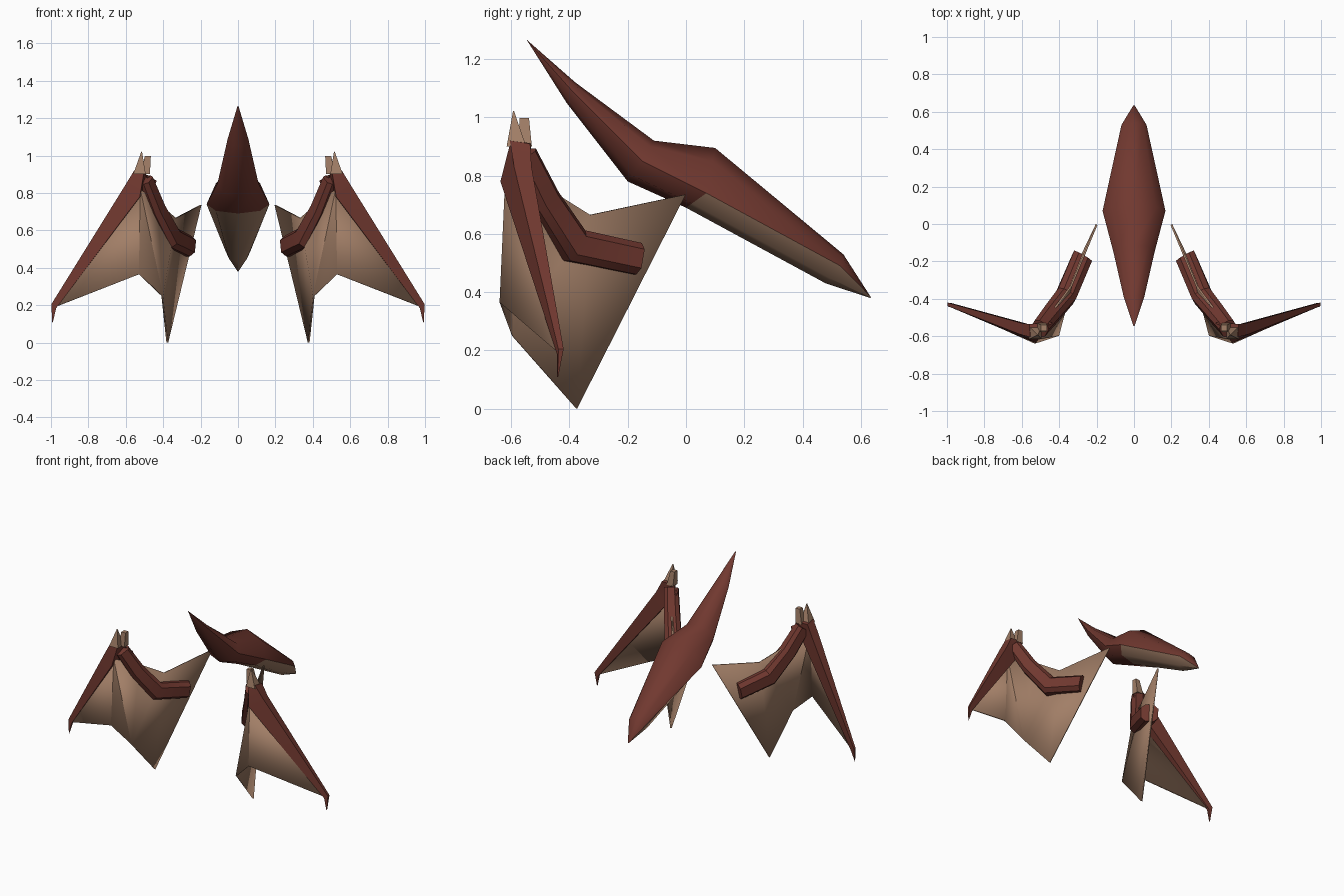
import bpy, bmesh, math
from mathutils import Vector

cube = bpy.data.objects.get("Cube")
if cube:
    bpy.data.objects.remove(cube, do_unlink=True)


def material(name, rgb):
    m = bpy.data.materials.new(name)
    m.use_nodes = True
    m.diffuse_color = (*rgb, 1)
    m.node_tree.nodes["Principled BSDF"].inputs["Base Color"].default_value = (*rgb, 1)
    return m


RED = material("dark red skin", (0.165, 0.04, 0.029))
TAN = material("tan membrane", (0.36, 0.21, 0.135))


def build(name, verts, faces, mats, angle=40, recalc=True):
    bm = bmesh.new()
    vs = [bm.verts.new(v) for v in verts]
    for f in faces:
        bm.faces.new([vs[i] for i in f])
    if recalc:
        bmesh.ops.recalc_face_normals(bm, faces=bm.faces)
    mesh = bpy.data.meshes.new(name)
    bm.to_mesh(mesh)
    bm.free()
    for m in mats:
        mesh.materials.append(m)
    ob = bpy.data.objects.new(name, mesh)
    bpy.context.collection.objects.link(ob)
    bpy.ops.object.select_all(action='DESELECT')
    ob.select_set(True)
    bpy.context.view_layer.objects.active = ob
    bpy.ops.object.shade_smooth_by_angle(angle=math.radians(angle))
    return ob


def loft(name, rings, mats, angle=40):
    """Skin a list of equal-sized rings and cap both ends."""
    n = len(rings[0])
    verts = [p for r in rings for p in r]
    faces = [(k * n + i, k * n + (i + 1) % n, (k + 1) * n + (i + 1) % n, (k + 1) * n + i)
             for k in range(len(rings) - 1) for i in range(n)]
    faces += [tuple(range(n)), tuple(range(len(verts) - n, len(verts)))]
    return build(name, verts, faces, mats, angle)


# Body: each station is half width, then (y, z) of the top, side and belly
stations = [
    (0.003, (-0.545, 1.265), (-0.545, 1.263), (-0.543, 1.26)),
    (0.055, (-0.38, 1.12), (-0.39, 1.09), (-0.41, 1.05)),
    (0.11, (-0.11, 0.92), (-0.15, 0.85), (-0.20, 0.78)),
    (0.168, (0.10, 0.895), (0.07, 0.74), (0.0, 0.69)),
    (0.067, (0.54, 0.53), (0.53, 0.49), (0.48, 0.43)),
    (0.003, (0.633, 0.385), (0.635, 0.383), (0.633, 0.38)),
]
rings = []
for w, top, side, belly in stations:
    ring = []
    for i in range(8):
        a = i * math.pi / 4
        end = top if math.cos(a) > 0 else belly
        c = abs(math.cos(a))
        y, z = (s + (e - s) * c for s, e in zip(side, end))
        ring.append((w * math.sin(a), y, z))
    rings.append(ring)
body = loft("body", rings, [RED, TAN], 50)
# Tan underside behind the belly
for p in body.data.polygons:
    if p.center.y > 0.1 and p.normal.z < -0.1:
        p.material_index = 1


def tube(path, across, height):
    """Flattened octagonal rings along a path, width lying across the membrane."""
    across = Vector(across).normalized()
    out = []
    for i, (p, w, h) in enumerate(path):
        a = Vector(path[max(i - 1, 0)][0])
        b = Vector(path[min(i + 1, len(path) - 1)][0])
        up = across.cross(b - a).normalized()
        out.append([Vector(p) + across * w * u + up * h * v for u, v in height])
    return out


CHAMFERED = [(1, .6), (.5, 1), (-.5, 1), (-1, .6), (-1, -.6), (-.5, -1), (.5, -1), (1, -.6)]

for label, sx in (("left", 1), ("right", -1)):
    def flip(points):
        return [(sx * p[0], p[1], p[2]) for p in points]

    # Folded membrane, from the finger tip round to the shoulder point
    sheet = [(0.525, -0.615, 0.82), (0.98, -0.432, 0.19), (0.53, -0.635, 0.365),
             (0.405, -0.595, 0.25), (0.378, -0.375, 0.0), (0.2, -0.003, 0.735),
             (0.335, -0.33, 0.665), (0.435, -0.465, 0.75)]
    wing = build(label + "_membrane", flip(sheet),
                 [(0, 1, 2), (0, 2, 3), (0, 3, 7), (7, 3, 6), (6, 3, 4), (6, 4, 5)], [TAN])
    solid = wing.modifiers.new("thickness", 'SOLIDIFY')
    solid.thickness = 0.01
    solid.offset = 0

    # Bent arm
    arm = tube([((0.275, -0.175, 0.515), 0.055, 0.055), ((0.365, -0.385, 0.56), 0.055, 0.06),
                ((0.445, -0.485, 0.715), 0.05, 0.05), ((0.505, -0.56, 0.87), 0.045, 0.045)],
               (0.86, 0.5, 0), CHAMFERED)
    loft(label + "_arm", [flip(r) for r in arm], [RED], 30)

    # Long tapering finger with a hooked tip
    finger = [
        [(0.50, -0.60, 0.925), (0.555, -0.605, 0.92), (0.56, -0.535, 0.91), (0.49, -0.53, 0.91)],
        [(0.525, -0.637, 0.78), (0.61, -0.59, 0.83), (0.60, -0.53, 0.83), (0.51, -0.55, 0.78)],
        [(0.972, -0.442, 0.185), (0.998, -0.438, 0.205), (0.998, -0.42, 0.205), (0.972, -0.424, 0.185)],
        [(0.99, -0.443, 0.108), (0.993, -0.441, 0.108), (0.993, -0.439, 0.108), (0.99, -0.441, 0.108)],
    ]
    loft(label + "_finger", [flip(r) for r in finger], [RED], 30)

    # Wrist claws: a pointed one and a blunt one
    for part, base, tip, r0, r1 in (
            ("pointed_claw", (0.527, -0.582, 0.90), (0.515, -0.592, 1.022), 0.042, 0.002),
            ("blunt_claw", (0.495, -0.553, 0.90), (0.482, -0.555, 0.998), 0.03, 0.02)):
        rings = [[(c[0] + r * u, c[1] + r * v, c[2])
                  for u, v in ((-.8, -.8), (.8, -.8), (.8, .8), (-.8, .8))]
                 for c, r in ((base, r0), (tip, r1))]
        loft(label + "_" + part, [flip(r) for r in rings], [TAN], 20)

    # Small thumb spur on the inside of the wrist
    spur = [(0.49, -0.56, 0.90), (0.50, -0.50, 0.85), (0.46, -0.52, 0.80), (0.435, -0.53, 0.865)]
    build(label + "_thumb_spur", flip(spur), [(0, 1, 2), (0, 1, 3), (1, 2, 3), (0, 2, 3)], [RED], 20)
